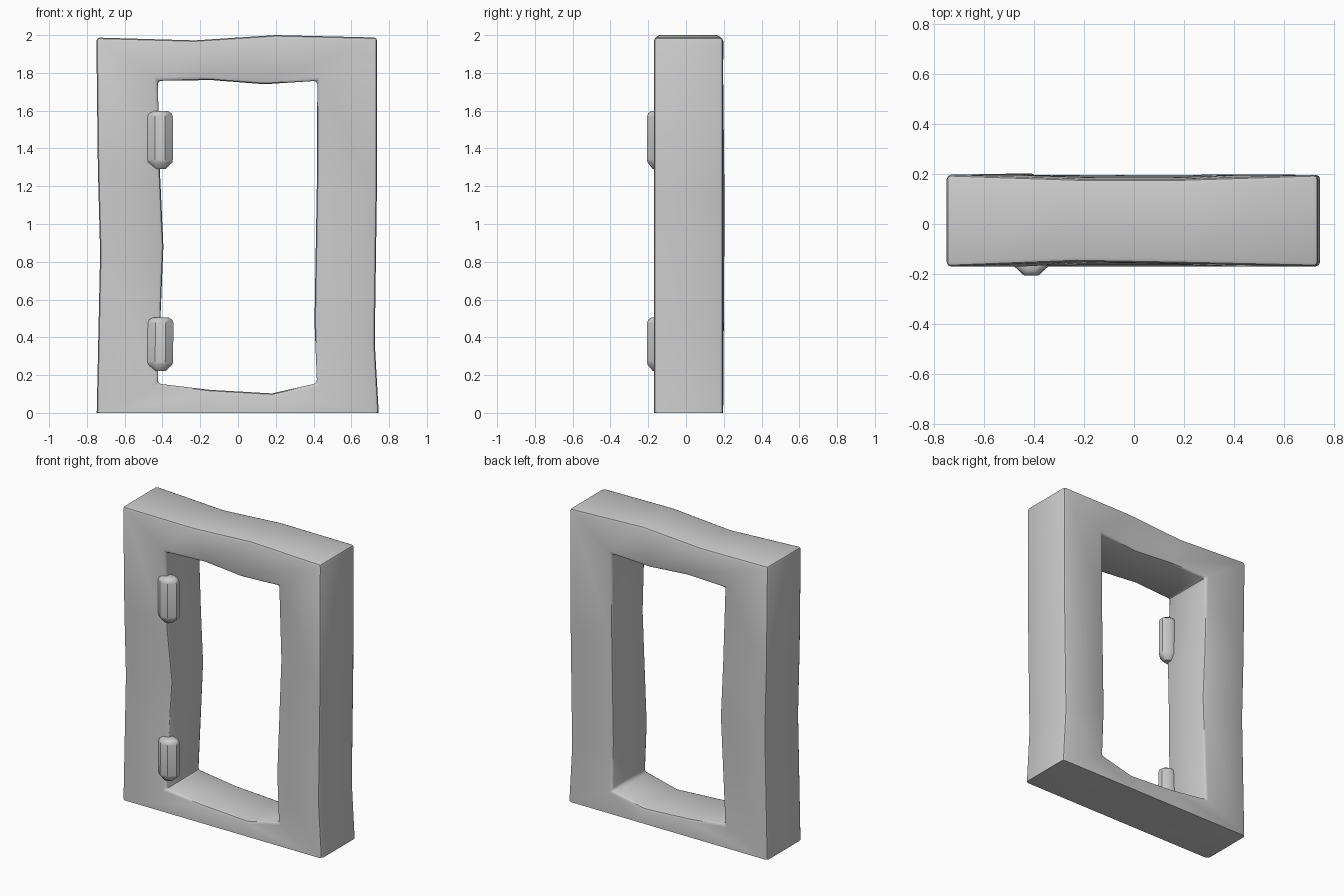
import bpy, bmesh, math

if "Cube" in bpy.data.objects:
    bpy.data.objects.remove(bpy.data.objects["Cube"])

YF, YB = -0.17, 0.197

# Uneven outer and inner outlines, paired point for point (x, z)
outer = [(-.748, 0), (-.25, 0), (.2, 0), (.745, 0),
         (.724, .37), (.735, 1.15), (.737, 1.987),
         (.2, 2.0), (-.23, 1.972), (-.75, 1.987),
         (-.742, 1.3), (-.73, .85)]
inner = [(-.425, .155), (-.15, .122), (.18, .103), (.418, .157),
         (.405, .48), (.418, 1.25), (.42, 1.758),
         (.14, 1.74), (-.14, 1.762), (-.425, 1.758),
         (-.412, 1.25), (-.395, .88)]
# Dents: how far the front and back sink in at some points
dent_outer = {7: (.012, .017), 8: (.02, .017)}
dent_inner = {1: (.008, .006), 2: (.008, .006), 5: (.025, .0), 7: (.01, .01),
              8: (.015, .01), 10: (.0, -.006), 11: (.03, -.006)}


def add_object(name, bm):
    bmesh.ops.recalc_face_normals(bm, faces=bm.faces)
    mesh = bpy.data.meshes.new(name)
    bm.to_mesh(mesh)
    bm.free()
    ob = bpy.data.objects.new(name, mesh)
    bpy.context.collection.objects.link(ob)
    bpy.ops.object.select_all(action='DESELECT')
    bpy.context.view_layer.objects.active = ob
    ob.select_set(True)
    bpy.ops.object.shade_smooth_by_angle(angle=math.radians(40))
    return ob


# Door or window frame: closed ring of four loops, with softened edges
bm = bmesh.new()


def loop(points, dents, back):
    verts = []
    for i, (x, z) in enumerate(points):
        d = dents.get(i, (0, 0))
        verts.append(bm.verts.new((x, YB - d[1] if back else YF + d[0], z)))
    return verts


loops = [loop(outer, dent_outer, False), loop(inner, dent_inner, False),
         loop(inner, dent_inner, True), loop(outer, dent_outer, True)]
n = len(outer)
for k in range(4):
    a, b = loops[k], loops[(k + 1) % 4]
    for i in range(n):
        j = (i + 1) % n
        bm.faces.new((a[i], a[j], b[j], b[i]))
bmesh.ops.recalc_face_normals(bm, faces=bm.faces)
soft = [e for e in bm.edges
        if max(v.co.z for v in e.verts) > .01
        and e.calc_face_angle(0) > math.radians(35)]
bmesh.ops.bevel(bm, geom=soft, offset=.018, segments=2, profile=.5,
                affect='EDGES', clamp_overlap=True)
for v in bm.verts:
    v.co.z = max(v.co.z, 0)
add_object("frame", bm)


# Hinge barrels: eight-sided columns with tapered ends
def hinge(name, z0, z1, lean):
    bm = bmesh.new()
    section = [(-.068, -.015), (-.027, -.053), (.027, -.053), (.068, -.015),
               (.068, .02), (.03, .05), (-.03, .05), (-.068, .02)]
    rings = []
    for z, s in ((z0, .45), (z0 + .035, .97), (z0 + .05, 1),
                 (z1 - .03, 1), (z1 - .012, .9), (z1, .6)):
        shift = lean * (z - z0) / (z1 - z0)
        rings.append([bm.verts.new((-.413 + shift + x * s, -.153 + y * s, z))
                      for x, y in section])
    for a, b in zip(rings, rings[1:]):
        for i in range(8):
            bm.faces.new((a[i], a[(i + 1) % 8], b[(i + 1) % 8], b[i]))
    bm.faces.new(rings[0])
    bm.faces.new(rings[-1])
    add_object(name, bm)


hinge("upper_hinge", 1.292, 1.598, 0)
hinge("lower_hinge", .222, .505, .004)
